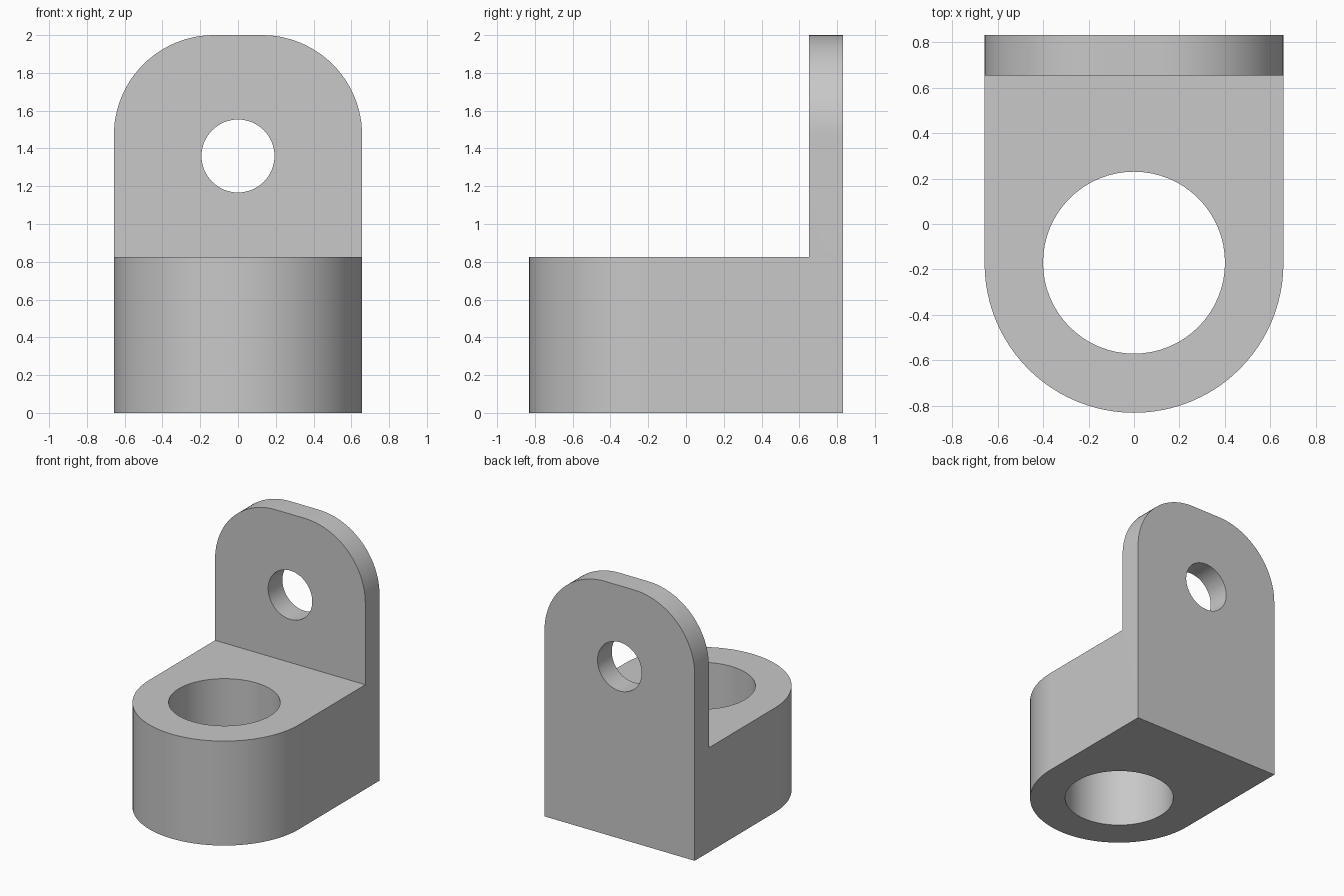
import bpy, bmesh
from math import radians

cube = bpy.data.objects.get("Cube")
if cube:
    bpy.data.objects.remove(cube, do_unlink=True)

HALF_W = 0.657      # half width, also the front rounding radius
FRONT, BACK = -0.83, 0.83
PLATE_FRONT = 0.652
BASE_TOP, TOP = 0.826, 2.0
TOP_RADIUS = 0.53

# Single grey material
grey = bpy.data.materials.new("light grey")
grey.use_nodes = True
colour = (0.58, 0.58, 0.58, 1)
grey.diffuse_color = colour
grey.node_tree.nodes["Principled BSDF"].inputs["Base Color"].default_value = colour


def corner_edges(bm, test):
    return [e for e in bm.edges if all(test(v.co) for v in e.verts)]


def round_edges(bm, edges, radius):
    bmesh.ops.bevel(bm, geom=edges, offset=radius, offset_type='OFFSET',
                    segments=24, profile=0.5, affect='EDGES', clamp_overlap=False)


# L-shaped body extruded across the width
profile = [(FRONT, 0), (BACK, 0), (BACK, TOP), (PLATE_FRONT, TOP),
           (PLATE_FRONT, BASE_TOP), (FRONT, BASE_TOP)]
bm = bmesh.new()
side = bm.faces.new([bm.verts.new((-HALF_W, y, z)) for y, z in profile])
new = bmesh.ops.extrude_face_region(bm, geom=[side])["geom"]
bmesh.ops.translate(bm, vec=(2 * HALF_W, 0, 0),
                    verts=[v for v in new if isinstance(v, bmesh.types.BMVert)])

# Round the front into a half circle and the two top corners of the plate
front = [e for e in corner_edges(bm, lambda c: c.y < FRONT + 0.01)
         if abs(e.verts[0].co.z - e.verts[1].co.z) > 0.1]
round_edges(bm, front, HALF_W - 0.0005)
top = [e for e in corner_edges(bm, lambda c: c.z > TOP - 0.01)
       if abs(e.verts[0].co.y - e.verts[1].co.y) > 0.1]
round_edges(bm, top, TOP_RADIUS)
bmesh.ops.remove_doubles(bm, verts=bm.verts, dist=0.002)
bmesh.ops.recalc_face_normals(bm, faces=bm.faces)

mesh = bpy.data.meshes.new("bracket_body")
bm.to_mesh(mesh)
bm.free()
mesh.materials.append(grey)
body = bpy.data.objects.new("bracket_body", mesh)
bpy.context.collection.objects.link(body)


def drill(name, radius, location, rotation=(0, 0, 0)):
    bpy.ops.mesh.primitive_cylinder_add(vertices=64, radius=radius, depth=1.2,
                                        location=location, rotation=rotation)
    cutter = bpy.context.object
    cutter.name = name
    cutter.data.materials.append(grey)
    cutter.hide_render = True
    cutter.hide_set(True)
    mod = body.modifiers.new(name, 'BOOLEAN')
    mod.operation, mod.solver, mod.object = 'DIFFERENCE', 'EXACT', cutter


# Bore through the base and bolt hole through the plate
drill("base_bore", 0.40, (0, -0.17, 0.4))
drill("plate_hole", 0.193, (0, 0.74, 1.36), (radians(90), 0, 0))

# Apply the cuts, drop the cutters and shade smoothly between sharp edges
bpy.ops.object.select_all(action='DESELECT')
bpy.context.view_layer.objects.active = body
body.select_set(True)
for mod in list(body.modifiers):
    cutter = mod.object
    bpy.ops.object.modifier_apply(modifier=mod.name)
    bpy.data.objects.remove(cutter, do_unlink=True)
bpy.ops.object.shade_smooth_by_angle(angle=radians(30))
